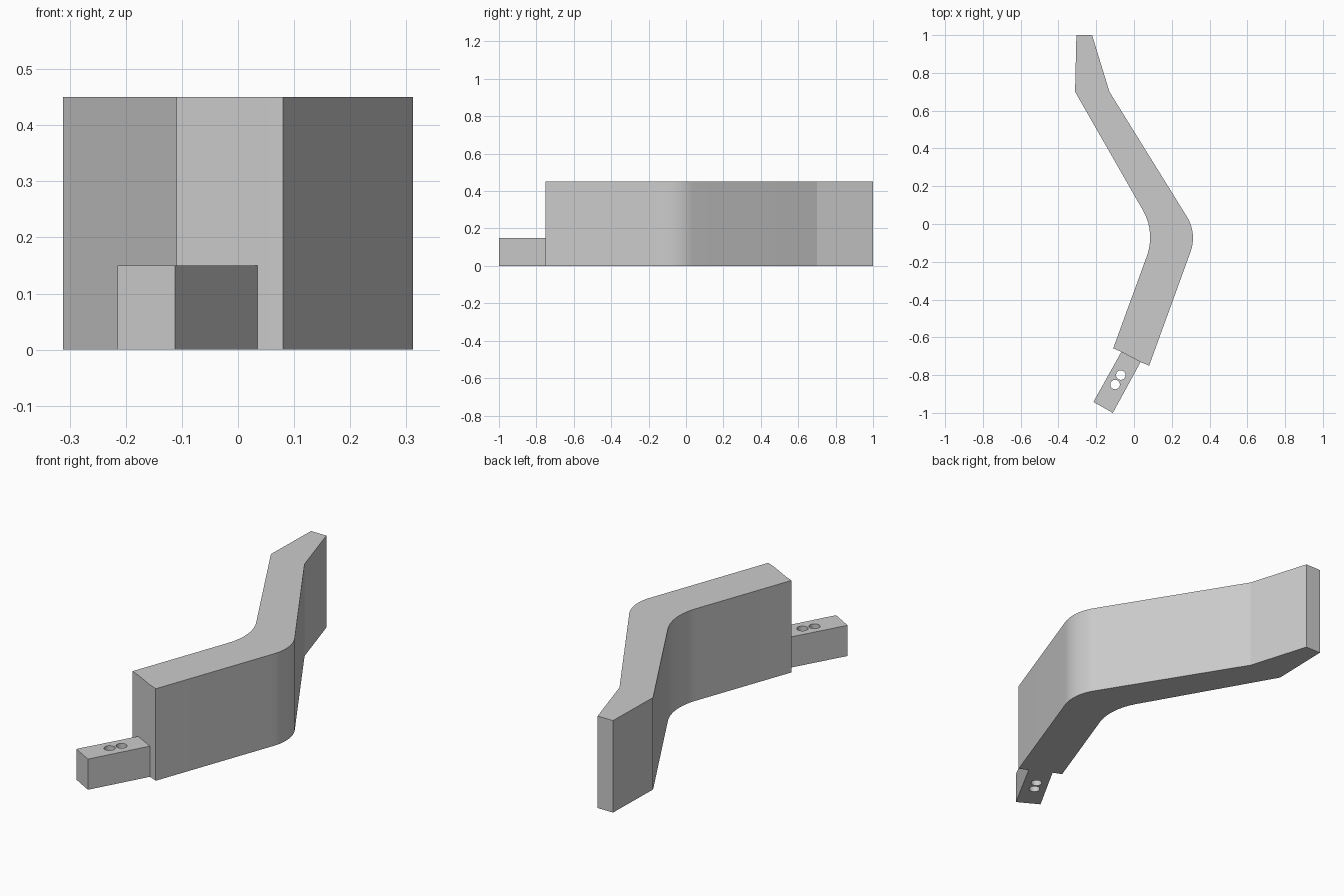
import bpy, bmesh, math
from mathutils import Vector

if "Cube" in bpy.data.objects:
    bpy.data.objects.remove(bpy.data.objects["Cube"])


def fillet(prev, corner, nxt, radius, steps=10):
    """Arc points rounding a profile corner."""
    c = Vector(corner)
    u = (Vector(prev) - c).normalized()
    v = (Vector(nxt) - c).normalized()
    half = u.angle(v) / 2
    start = c + u * (radius / math.tan(half))
    centre = c + (u + v).normalized() * (radius / math.sin(half))
    arm = start - centre
    end = c + v * (radius / math.tan(half)) - centre
    turn = math.atan2(arm.x * end.y - arm.y * end.x, arm.dot(end))
    pts = []
    for i in range(steps + 1):
        a = turn * i / steps
        pts.append((centre.x + arm.x * math.cos(a) - arm.y * math.sin(a),
                    centre.y + arm.x * math.sin(a) + arm.y * math.cos(a)))
    return pts


def prism(name, outline, height):
    """Extrude a plan outline straight up from z = 0."""
    bm = bmesh.new()
    face = bm.faces.new([bm.verts.new((x, y, 0)) for x, y in outline])
    top = bmesh.ops.extrude_face_region(bm, geom=[face])["geom"]
    bmesh.ops.translate(bm, vec=(0, 0, height),
                        verts=[g for g in top if isinstance(g, bmesh.types.BMVert)])
    bmesh.ops.recalc_face_normals(bm, faces=bm.faces)
    mesh = bpy.data.meshes.new(name)
    bm.to_mesh(mesh)
    bm.free()
    obj = bpy.data.objects.new(name, mesh)
    bpy.context.collection.objects.link(obj)
    return obj


# Bent blade: tapered tip, rounded elbow, angled butt end
tip_in, tip_out = (-0.305, 1.0), (-0.222, 1.0)
shoulder_in, shoulder_out = (-0.312, 0.70), (-0.13, 0.70)
butt_in, butt_out = (-0.11, -0.658), (0.08, -0.75)
tang_in, tang_out = (-0.067, -0.677), (0.035, -0.731)
outline = [tip_in, tip_out, shoulder_out]
outline += fillet(shoulder_out, (0.335, -0.05), butt_out, 0.215)
outline += [butt_out, tang_out, tang_in, butt_in]
outline += fillet(butt_in, (0.114, -0.044), shoulder_in, 0.29)
outline += [shoulder_in]
blade = prism("blade", outline, 0.45)
bpy.context.view_layer.objects.active = blade
blade.select_set(True)
bpy.ops.object.shade_smooth_by_angle(angle=math.radians(10))

# Low tang projecting from the butt
tang = prism("tang", [tang_in, tang_out, (-0.112, -1.0), (-0.215, -0.942)], 0.15)

# Two pin holes drilled through the tang
for i, (x, y) in enumerate([(-0.07, -0.80), (-0.10, -0.85)]):
    bpy.ops.mesh.primitive_cylinder_add(vertices=32, radius=0.025, depth=0.4,
                                        location=(x, y, 0.075))
    cutter = bpy.context.object
    cutter.name = f"hole_cutter_{i + 1}"
    cutter.hide_render = True
    cutter.hide_set(True)
    cut = tang.modifiers.new(f"pin_hole_{i + 1}", "BOOLEAN")
    cut.operation = "DIFFERENCE"
    cut.solver = "EXACT"
    cut.object = cutter
